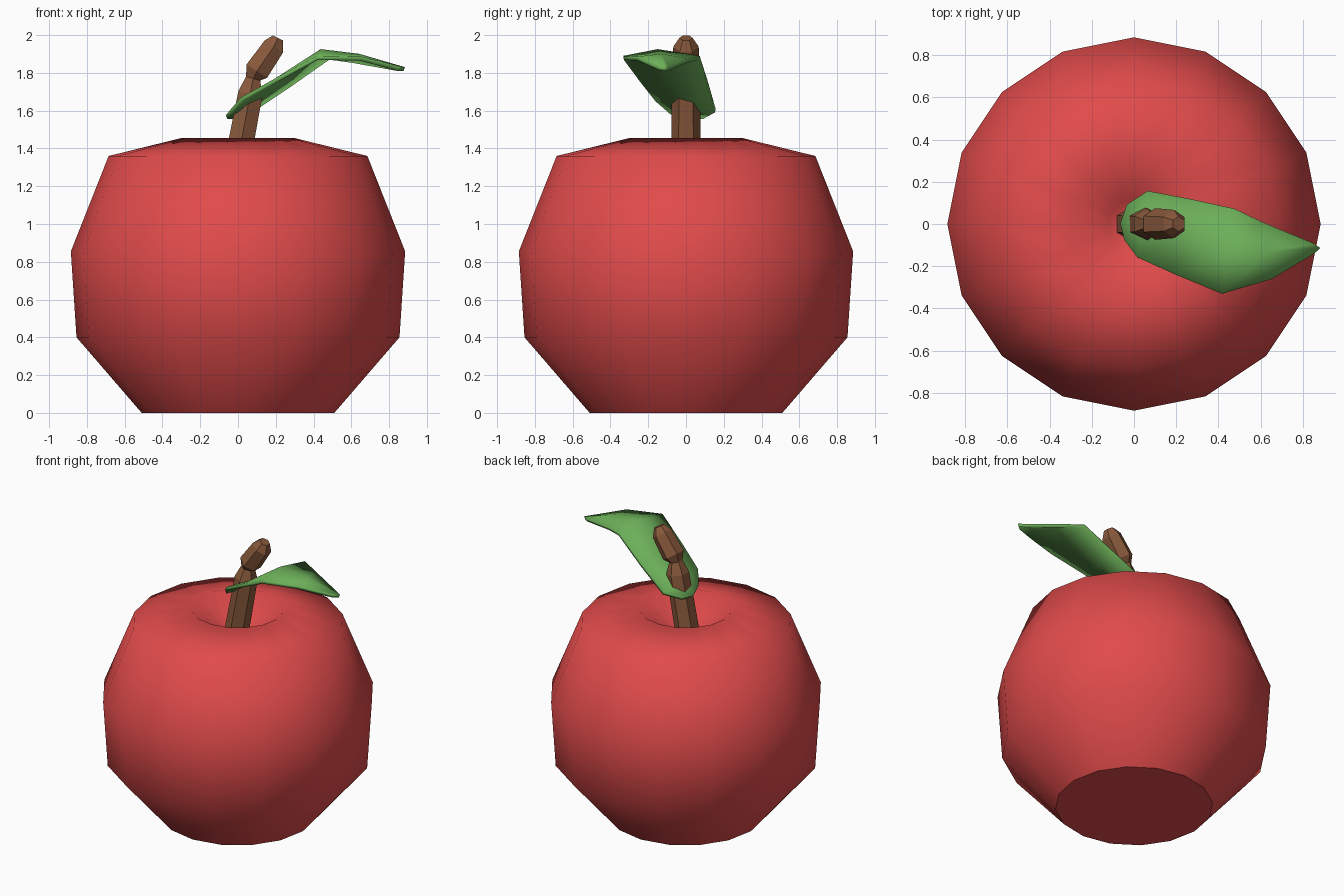
import bpy, bmesh, math
from mathutils import Vector

if "Cube" in bpy.data.objects:
    bpy.data.objects.remove(bpy.data.objects["Cube"])


def add_object(name, bm, color):
    bmesh.ops.recalc_face_normals(bm, faces=bm.faces)
    mesh = bpy.data.meshes.new(name)
    bm.to_mesh(mesh)
    bm.free()
    ob = bpy.data.objects.new(name, mesh)
    bpy.context.collection.objects.link(ob)
    mat = bpy.data.materials.new(name + "_color")
    mat.diffuse_color = (*color, 1)
    mat.use_nodes = True
    mat.node_tree.nodes["Principled BSDF"].inputs["Base Color"].default_value = mat.diffuse_color
    mesh.materials.append(mat)
    return ob


def bridge(bm, a, b):
    n = len(a)
    for i in range(n):
        bm.faces.new((a[i], a[(i + 1) % n], b[(i + 1) % n], b[i]))


# Apple body: 16-sided lathe with a sunken top and a flat base
profile = [(0.51, 0), (0.855, 0.40), (0.885, 0.855), (0.685, 1.36),
           (0.30, 1.455), (0.12, 1.30)]
bm = bmesh.new()
rings = []
for r, z in profile:
    rings.append([bm.verts.new((r * math.cos(i * math.pi / 8),
                                r * math.sin(i * math.pi / 8), z))
                  for i in range(16)])
for a, b in zip(rings, rings[1:]):
    bridge(bm, a, b)
center = bm.verts.new((0, 0, 1.27))
for i in range(16):
    bm.faces.new((rings[-1][i], rings[-1][(i + 1) % 16], center))
for f in bm.faces:
    f.smooth = True
bm.faces.new(rings[0])  # base stays flat
add_object("apple_body", bm, (0.75, 0.07, 0.07))

# Stem: six-sided leaning tube, pinched into a knot near the middle
path = [(-0.02, 1.24, 0.08), (0.065, 1.69, 0.075), (0.08, 1.77, 0.045),
        (0.10, 1.81, 0.075), (0.19, 1.94, 0.067), (0.212, 1.985, 0.035)]
bm = bmesh.new()
rings = []
for k, (x, z, r) in enumerate(path):
    p, q = path[max(k - 1, 0)], path[min(k + 1, len(path) - 1)]
    t = Vector((q[0] - p[0], 0, q[1] - p[1])).normalized()
    side = Vector((t.z, 0, -t.x))
    ring = []
    for i in range(6):
        a = i * math.pi / 3 + math.pi / 6
        ring.append(bm.verts.new(Vector((x, 0, z)) + side * (r * math.cos(a))
                                 + Vector((0, r * math.sin(a), 0))))
    rings.append(ring)
for a, b in zip(rings, rings[1:]):
    bridge(bm, a, b)
bm.faces.new(rings[0])
bm.faces.new(rings[-1])
add_object("stem", bm, (0.25, 0.10, 0.045))

# Leaf: front edge, midrib and back edge at each station, then thickened
stations = [
    [(-0.04, -0.08, 1.59), (-0.06, 0.00, 1.565), (-0.03, 0.09, 1.565)],
    [(0.02, -0.16, 1.66), (0.05, 0.00, 1.62), (0.07, 0.155, 1.60)],
    [(0.20, -0.24, 1.76), (0.24, -0.04, 1.75), (0.28, 0.115, 1.74)],
    [(0.42, -0.33, 1.88), (0.44, -0.15, 1.915), (0.48, 0.07, 1.88)],
    [(0.65, -0.26, 1.875), (0.64, -0.13, 1.89), (0.60, 0.01, 1.865)],
    [(0.85, -0.14, 1.82), (0.88, -0.115, 1.82), (0.85, -0.095, 1.82)],
]
bm = bmesh.new()
rows = [[bm.verts.new(p) for p in row] for row in stations]
for a, b in zip(rows, rows[1:]):
    for i in range(2):
        bm.faces.new((a[i], b[i], b[i + 1], a[i + 1]))
for f in bm.faces:
    f.smooth = True
leaf = add_object("leaf", bm, (0.15, 0.43, 0.10))
solid = leaf.modifiers.new("thickness", "SOLIDIFY")
solid.thickness = 0.022
solid.offset = 0
